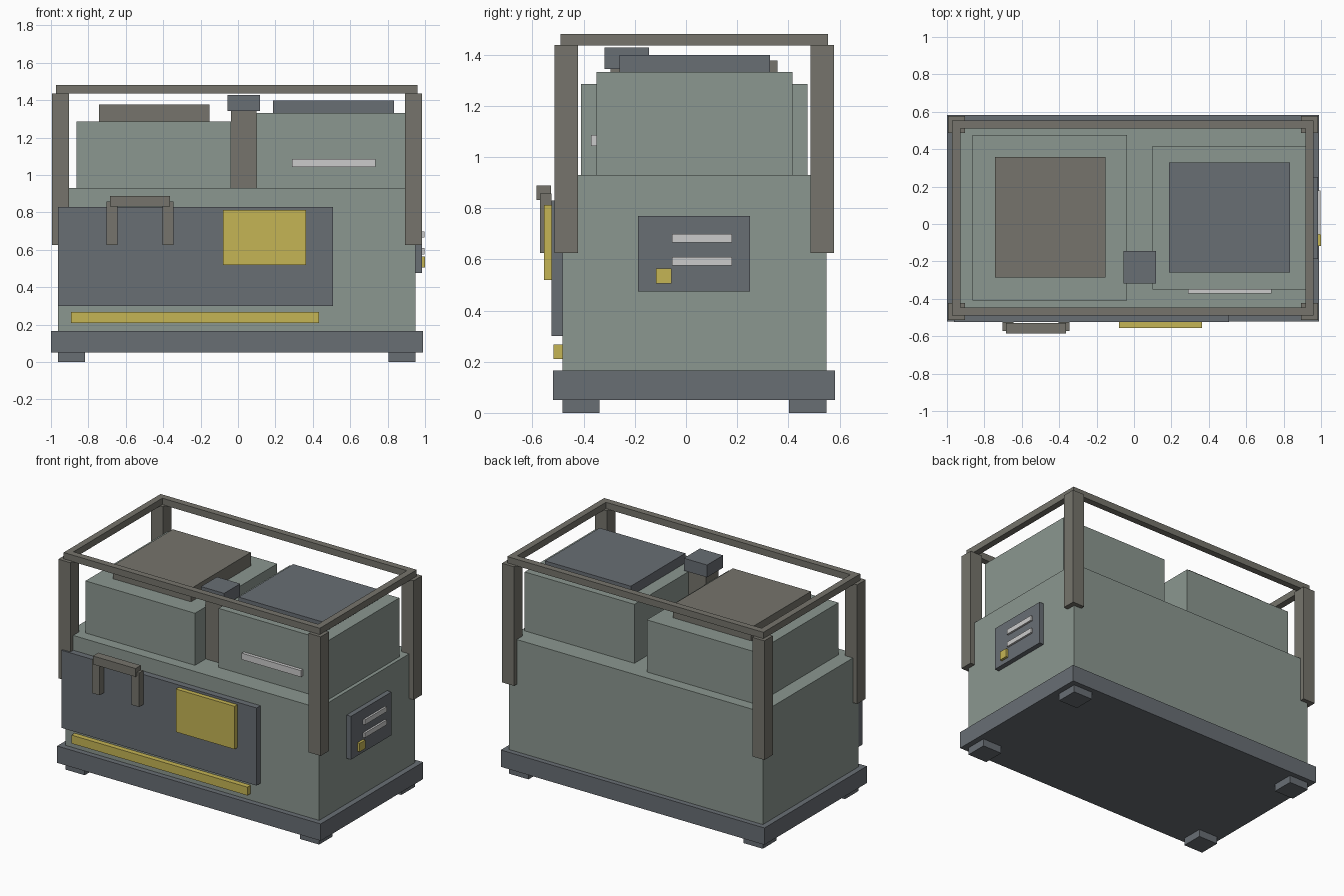
import bpy

if "Cube" in bpy.data.objects:
    bpy.data.objects.remove(bpy.data.objects["Cube"])


def material(name, rgb):
    m = bpy.data.materials.new(name)
    m.diffuse_color = (*rgb, 1)
    m.use_nodes = True
    m.node_tree.nodes["Principled BSDF"].inputs["Base Color"].default_value = m.diffuse_color
    return m


GREEN = material("green_paint", (0.26, 0.31, 0.28))
STEEL = material("dark_steel", (0.14, 0.157, 0.175))
BRONZE = material("frame_metal", (0.18, 0.175, 0.15))
YELLOW = material("yellow_marking", (0.56, 0.46, 0.09))
WHITE = material("pale_trim", (0.63, 0.63, 0.6))


def box(name, x, y, z, mat):
    """Box from (min, max) ranges on each axis."""
    bpy.ops.mesh.primitive_cube_add(size=1, location=[sum(r) / 2 for r in (x, y, z)])
    ob = bpy.context.object
    ob.name = name
    ob.scale = [r[1] - r[0] for r in (x, y, z)]
    bpy.ops.object.transform_apply(location=False, rotation=False, scale=True)
    ob.data.materials.append(mat)
    return ob


# Plinth, feet and main body
box("base_plinth", (-1.0, 0.988), (-0.52, 0.583), (0.05, 0.165), STEEL)
for sx, x in (("left", (-0.963, -0.818)), ("right", (0.805, 0.95))):
    for sy, y in (("front", (-0.483, -0.337)), ("back", (0.402, 0.548))):
        box(f"foot_{sy}_{sx}", x, y, (0, 0.05), STEEL)
box("main_body", (-0.963, 0.95), (-0.483, 0.548), (0.165, 0.93), GREEN)

# Upper housings with their lids
box("left_housing", (-0.863, -0.037), (-0.41, 0.475), (0.93, 1.285), GREEN)
box("left_lid", (-0.742, -0.153), (-0.287, 0.357), (1.285, 1.376), BRONZE)
box("right_housing", (0.098, 0.925), (-0.35, 0.416), (0.93, 1.332), GREEN)
box("right_lid", (0.187, 0.834), (-0.26, 0.328), (1.332, 1.398), STEEL)
box("housing_trim", (0.288, 0.734), (-0.372, -0.35), (1.042, 1.086), WHITE)

# Stack between the housings
box("stack_column", (-0.037, 0.098), (-0.295, -0.165), (0.93, 1.36), BRONZE)
box("stack_cap", (-0.057, 0.118), (-0.318, -0.145), (1.343, 1.427), STEEL)

# Protective frame: corner posts and top rails
PX, PY, PH, RH = (-0.95, 0.938), (-0.468, 0.532), 0.0455, 0.022
RZ = (1.435, 1.48)
for sx, x in zip(("left", "right"), PX):
    for sy, y in zip(("front", "back"), PY):
        box(f"frame_post_{sy}_{sx}", (x - PH, x + PH), (y - PH, y + PH), (0.625, 1.437), BRONZE)
    box(f"frame_rail_{sx}", (x - RH, x + RH), (PY[0] + RH, PY[1] - RH), RZ, BRONZE)
for sy, y in zip(("front", "back"), PY):
    box(f"frame_rail_{sy}", (PX[0] - RH, PX[1] + RH), (y - RH, y + RH), RZ, BRONZE)

# Front panel, markings and grab handle
box("front_panel", (-0.963, 0.508), (-0.525, -0.483), (0.3, 0.829), STEEL)
box("front_plate", (-0.08, 0.363), (-0.555, -0.525), (0.52, 0.813), YELLOW)
box("front_stripe", (-0.893, 0.434), (-0.518, -0.483), (0.21, 0.267), YELLOW)
for side, x in (("left", (-0.702, -0.644)), ("right", (-0.404, -0.346))):
    box(f"handle_post_{side}", x, (-0.571, -0.525), (0.625, 0.857), BRONZE)
box("handle_bar", (-0.685, -0.363), (-0.585, -0.528), (0.831, 0.888), BRONZE)

# Control panel on the right side
box("control_panel", (0.95, 0.983), (-0.187, 0.25), (0.475, 0.77), STEEL)
for i, z in enumerate(((0.576, 0.609), (0.665, 0.699))):
    box(f"control_strip_{i + 1}", (0.983, 0.996), (-0.055, 0.18), z, WHITE)
box("control_button", (0.983, 1.0), (-0.117, -0.057), (0.505, 0.564), YELLOW)
